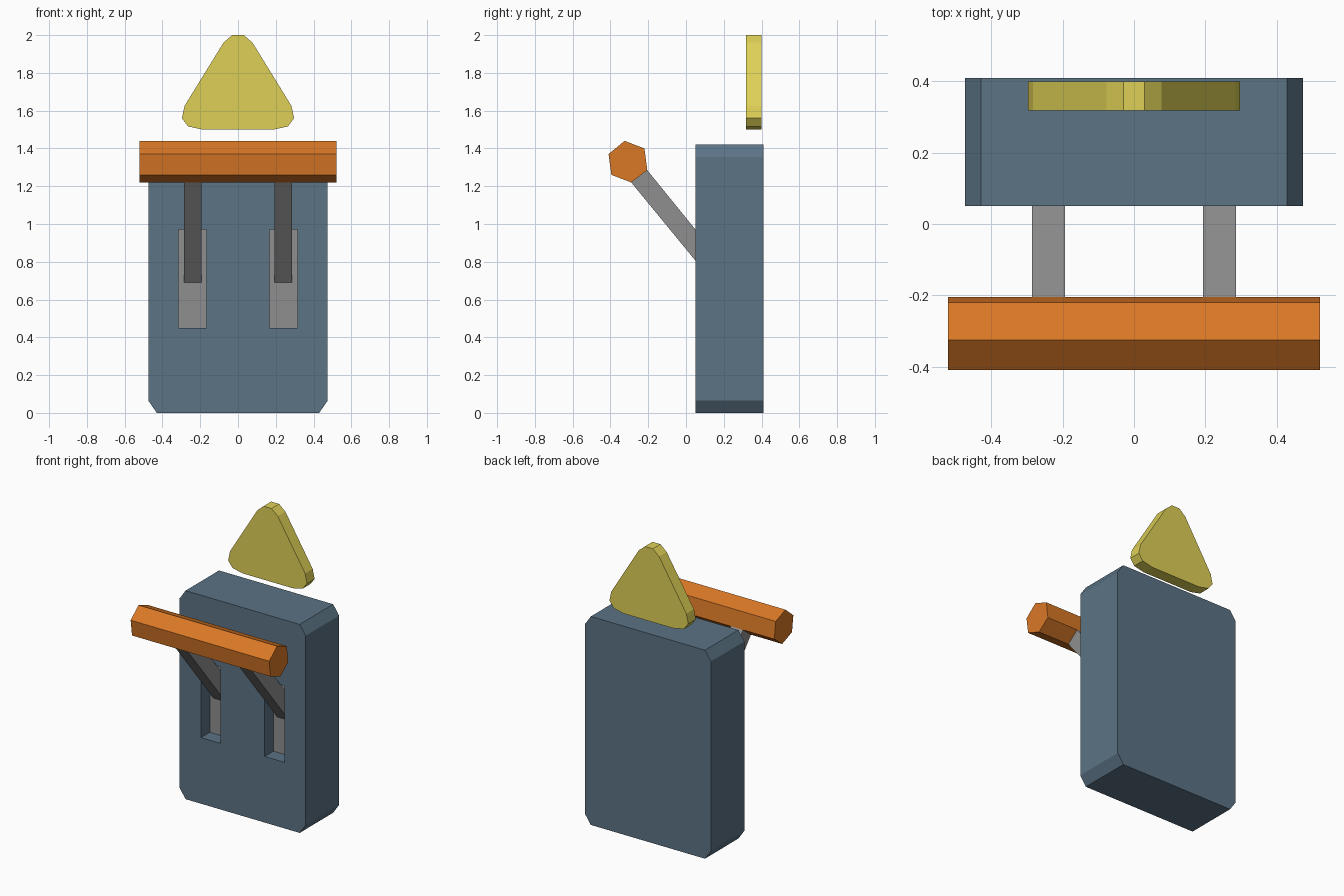
import bpy, bmesh
from mathutils import Vector

if "Cube" in bpy.data.objects:
    bpy.data.objects.remove(bpy.data.objects["Cube"])


def material(name, rgb):
    # sRGB 0-255 to linear diffuse colour
    lin = [(c / 255 / 12.92) if c < 11 else ((c / 255 + 0.055) / 1.055) ** 2.4 for c in rgb]
    m = bpy.data.materials.new(name)
    m.diffuse_color = (*lin, 1)
    m.use_nodes = True
    m.node_tree.nodes["Principled BSDF"].inputs["Base Color"].default_value = m.diffuse_color
    return m


blue = material("slate_blue", (91, 115, 133))
orange = material("orange", (218, 120, 38))
grey = material("grey", (143, 143, 143))
yellow = material("yellow", (222, 208, 86))


def prism(name, profile, axis, lo, hi, mat):
    """Extrude a 2D profile: axis 'y' takes (x, z) points, axis 'x' takes (y, z) points."""
    bm = bmesh.new()
    place = (lambda a, b, d: (a, d, b)) if axis == "y" else (lambda a, b, d: (d, a, b))
    face = bm.faces.new([bm.verts.new(place(a, b, lo)) for a, b in profile])
    moved = bmesh.ops.extrude_face_region(bm, geom=[face])["geom"]
    shift = Vector(place(0, 0, hi - lo))
    bmesh.ops.translate(bm, vec=shift, verts=[v for v in moved if isinstance(v, bmesh.types.BMVert)])
    bmesh.ops.recalc_face_normals(bm, faces=bm.faces)
    mesh = bpy.data.meshes.new(name)
    bm.to_mesh(mesh)
    bm.free()
    mesh.materials.append(mat)
    ob = bpy.data.objects.new(name, mesh)
    bpy.context.collection.objects.link(ob)
    return ob


def rect(x0, x1, z0, z1):
    return [(x0, z0), (x1, z0), (x1, z1), (x0, z1)]


def mirrored(half):
    # close a right-hand outline with its reflection
    return half + [(-x, z) for x, z in reversed(half)]


# Main body with chamfered corners
body = prism("body", mirrored([(0.43, 0), (0.475, 0.065), (0.475, 1.355), (0.43, 1.42)]),
             "y", 0.05, 0.41, blue)

for side, s in (("left", -1), ("right", 1)):
    x = 0.24 * s
    # Recessed slot cut into the front
    cutter = prism("slot_cutter", rect(x - 0.074, x + 0.074, 0.45, 0.97), "y", -0.05, 0.15, blue)
    mod = body.modifiers.new("slot", "BOOLEAN")
    mod.operation = "DIFFERENCE"
    mod.solver = "EXACT"
    mod.object = cutter
    bpy.context.view_layer.objects.active = body
    bpy.ops.object.modifier_apply(modifier=mod.name)
    bpy.data.objects.remove(cutter, do_unlink=True)
    # Grey plate at the back of the slot
    prism(side + "_slot_back", rect(x - 0.074, x + 0.074, 0.45, 0.97), "y", 0.145, 0.151, grey)
    # Slanted arm from the slot to the handle
    prism(side + "_arm", [(-0.29, 1.22), (-0.205, 1.285), (0.16, 0.835), (0.16, 0.672)],
          "x", x - 0.046, x + 0.046, grey)

# Six-sided handle bar
prism("handle", [(-0.41, 1.37), (-0.325, 1.44), (-0.22, 1.40),
                 (-0.205, 1.285), (-0.29, 1.22), (-0.395, 1.26)], "x", -0.522, 0.522, orange)

# Floating triangle sign with clipped corners
prism("triangle_sign", mirrored([(0.19, 1.50), (0.265, 1.517), (0.297, 1.56),
                                 (0.283, 1.625), (0.077, 1.96), (0.03, 2.0)]),
      "y", 0.318, 0.40, yellow)
